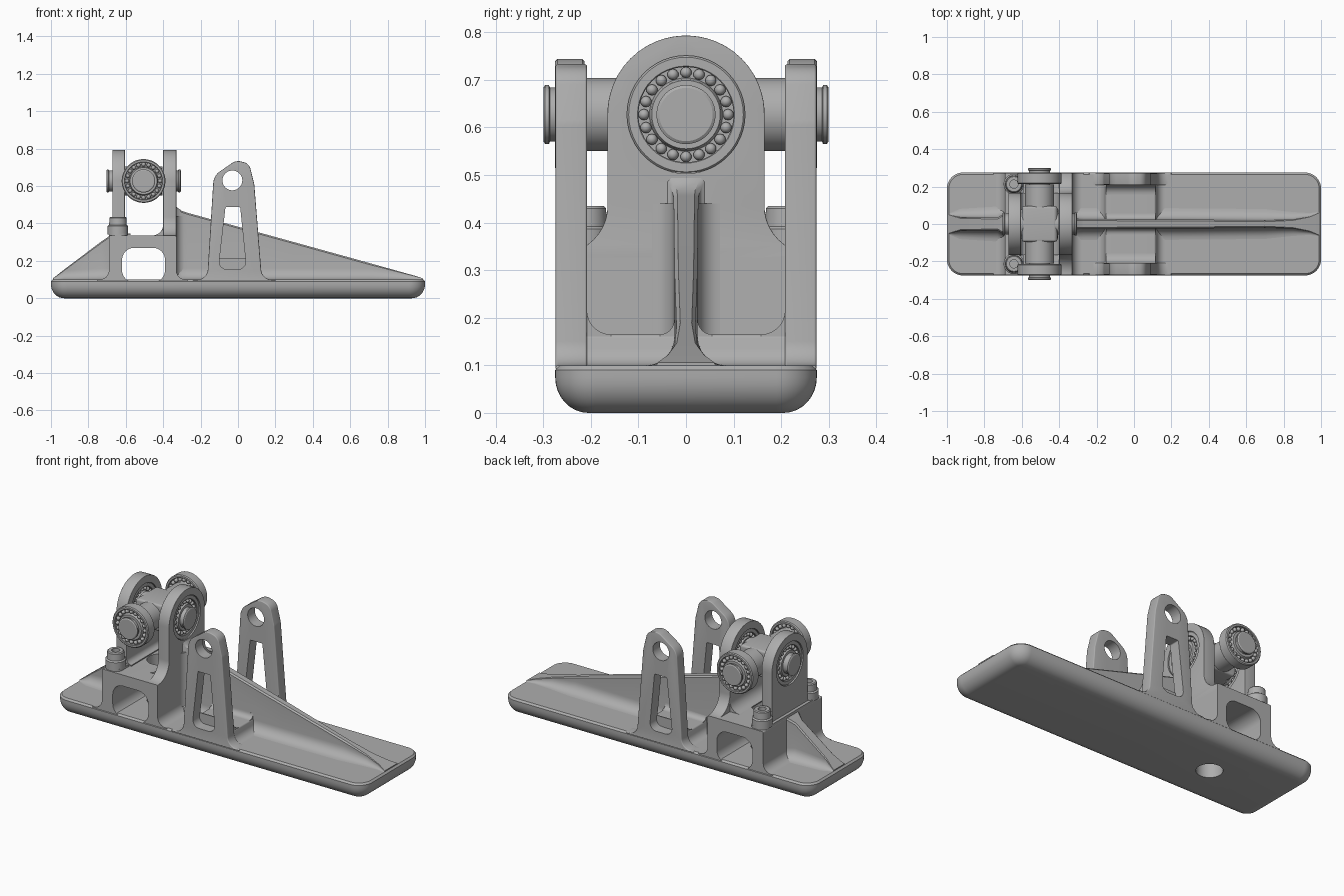
import bpy, bmesh, math
from mathutils import Vector, Matrix

if "Cube" in bpy.data.objects:
    bpy.data.objects.remove(bpy.data.objects["Cube"])

metal = bpy.data.materials.new("plain grey metal")
metal.use_nodes = True
metal.diffuse_color = (0.42, 0.42, 0.42, 1)
for node in metal.node_tree.nodes:
    if node.type == 'BSDF_PRINCIPLED':
        node.inputs["Base Color"].default_value = metal.diffuse_color
parts = []


def finish(name, bm, keep=True):
    bmesh.ops.recalc_face_normals(bm, faces=bm.faces)
    mesh = bpy.data.meshes.new(name)
    bm.to_mesh(mesh)
    bm.free()
    ob = bpy.data.objects.new(name, mesh)
    bpy.context.collection.objects.link(ob)
    mesh.materials.append(metal)
    if keep:
        parts.append(ob)
    return ob


def apply(ob, mod):
    bpy.context.view_layer.objects.active = ob
    bpy.ops.object.modifier_apply(modifier=mod.name)


def rounded(corners, steps=8):
    """Polygon from (u, v, radius) corners, each replaced by an arc."""
    out = []
    for i, (u, v, r) in enumerate(corners):
        p = Vector((u, v))
        if r == 0:
            out.append(p)
            continue
        a = (Vector(corners[i - 1][:2]) - p).normalized()
        b = (Vector(corners[(i + 1) % len(corners)][:2]) - p).normalized()
        half = a.angle(b) / 2
        c = p + (a + b).normalized() * r / math.sin(half)
        t = r / math.tan(half)
        s, e = p + a * t - c, p + b * t - c
        out += [c + s.lerp(e, k / steps).normalized() * r for k in range(steps + 1)]
    return out


def rect(u0, u1, v0, v1, r):
    return rounded([(u0, v0, r), (u1, v0, r), (u1, v1, r), (u0, v1, r)])


def circle(u, v, r, n=48):
    return [(u + r * math.cos(k * math.tau / n), v + r * math.sin(k * math.tau / n)) for k in range(n)]


def loft(name, rings, keep=True):
    bm = bmesh.new()
    rows = [[bm.verts.new(p) for p in ring] for ring in rings]
    n = len(rows[0])
    for a, b in zip(rows, rows[1:]):
        for i in range(n):
            bm.faces.new((a[i], a[(i + 1) % n], b[(i + 1) % n], b[i]))
    bm.faces.new(rows[0])
    bm.faces.new(rows[-1])
    return finish(name, bm, keep)


def extrude(name, pts, axis, lo, hi, bevel=0, keep=True):
    place = {'x': lambda a, b, d: (d, a, b), 'y': lambda a, b, d: (a, d, b),
             'z': lambda a, b, d: (a, b, d)}[axis]
    ob = loft(name, [[place(a, b, d) for a, b in pts] for d in (lo, hi)], keep)
    if bevel:
        mod = ob.modifiers.new("soft edges", 'BEVEL')
        mod.width, mod.segments, mod.limit_method, mod.angle_limit = bevel, 4, 'ANGLE', 0.8
        apply(ob, mod)
    return ob


def cut(ob, pts, axis, lo, hi):
    cutter = extrude("cutter", pts, axis, lo, hi, keep=False)
    cutter.hide_render = True
    mod = ob.modifiers.new("opening", 'BOOLEAN')
    mod.operation, mod.solver, mod.object = 'DIFFERENCE', 'EXACT', cutter
    apply(ob, mod)
    bpy.data.objects.remove(cutter)


def fillet(name, axis, lo, hi, u, v, su, sv, r, e=0.006):
    """Concave blend in the corner (u, v), opening towards (su, sv)."""
    arc = [(u + su * r * (1 - math.sin(t)), v + sv * r * (1 - math.cos(t)))
           for t in (k * math.pi / 16 for k in range(9))]
    pts = [(u - e * su, v - e * sv), (u + su * r, v - e * sv)] + arc + [(u - e * su, v + sv * r)]
    extrude(name, pts, axis, lo, hi)


def lathe(name, profile, centre, axis, balls=None):
    bm = bmesh.new()
    vs = [bm.verts.new((r, 0, a)) for r, a in profile]
    es = [bm.edges.new((vs[i - 1], vs[i])) for i in range(len(vs))
          if profile[i - 1][0] + profile[i][0] > 0]
    bmesh.ops.spin(bm, geom=vs + es, cent=(0, 0, 0), axis=(0, 0, 1), angle=math.tau, steps=48)
    bmesh.ops.remove_doubles(bm, verts=bm.verts, dist=1e-5)
    if balls:
        ring, size, height, count = balls
        for k in range(count):
            t = k * math.tau / count
            for h in (-height, height):
                bmesh.ops.create_uvsphere(bm, u_segments=10, v_segments=6, radius=size,
                                          matrix=Matrix.Translation((ring * math.cos(t), ring * math.sin(t), h)))
    turn = Vector(axis).to_track_quat('Z', 'Y').to_matrix().to_4x4()
    bm.transform(Matrix.Translation(centre) @ turn)
    return finish(name, bm)


JX, JZ = -0.505, 0.627      # joint centre
HOLE = circle(JX, 0, 0.07)

# Sole plate with a rounded underside
rings = []
for k in range(9):
    t = k * math.pi / 16
    rings.append((0.07 * (1 - math.sin(t)), 0.075 * (1 - math.cos(t))))
rings += [(0, 0.09), (0.01, 0.1)]
sole = loft("sole_plate", [[(x, y, z) for x, y in rect(-1 + i, 1 - i, -0.275 + i, 0.275 - i, 0.085 - i)]
                           for i, z in rings])
cut(sole, HOLE, 'z', -0.1, 0.2)

# Ankle block with side window and vertical hole
block = extrude("ankle_block", rounded([
    (-0.75, 0.09, 0), (-0.75, 0.1, 0), (-0.69, 0.1, 0.05), (-0.69, 0.335, 0.008),
    (-0.33, 0.335, 0.008), (-0.33, 0.1, 0.05), (-0.27, 0.1, 0), (-0.27, 0.09, 0)]), 'y', -0.272, 0.272)
cut(block, rect(-0.62, -0.39, 0.085, 0.27, 0.065), 'y', -0.4, 0.4)
cut(block, HOLE, 'z', 0, 0.5)


# Tapering centre ribs, blended into the sole
def rib(name, stations):
    sections = []
    for x, h, w in stations:
        r, c = min(0.06, (h - 0.1) * 0.85), min(0.008, (h - 0.1) * 0.1)
        side = [(w + r, 0.09)]
        for k in range(7):
            t = k * math.pi / 12
            side.append((w + r * (1 - math.sin(t)), 0.1 + r * (1 - math.cos(t))))
        side += [(w, h - c), (w - c, h)]
        sections.append([(x, y, z) for y, z in side] + [(x, -y, z) for y, z in reversed(side)])
    loft(name, sections)


rib("front_rib", [(-0.34, 0.51, 0.05), (-0.325, 0.485, 0.034), (-0.3, 0.467, 0.027), (-0.27, 0.457, 0.026),
                  (0.3, 0.3, 0.024), (0.7, 0.189, 0.02), (0.85, 0.147, 0.024), (0.94, 0.122, 0.04),
                  (0.99, 0.106, 0.06)])
rib("heel_rib", [(-0.99, 0.106, 0.05), (-0.93, 0.153, 0.036), (-0.73, 0.304, 0.034), (-0.685, 0.335, 0.06)])
for s in (-1, 1):
    fillet("rib_corner_blend", 'z', 0.09, 0.44, -0.33, s * 0.026, 1, s, 0.045)

# Joint lugs: one integral with the block, one bolted on
for name, x0, x1, r in (("front_lug", -0.40, -0.33, 0.1), ("rear_lug", -0.672, -0.605, 0.03)):
    w = 0.165 + r + 0.002
    lug = extrude(name, rounded([(-w, 0.30, 0), (-w, 0.335, 0), (-0.165, 0.335, r), (-0.165, 0.793, 0.1645),
                                 (0.165, 0.793, 0.1645), (0.165, 0.335, r), (w, 0.335, 0), (w, 0.30, 0)], 14),
                  'x', x0, x1, 0.02)
    cut(lug, circle(0, JZ, 0.124), 'x', -1, 1)
fillet("front_lug_blend", 'y', -0.165, 0.165, -0.40, 0.335, -1, 1, 0.06)
fillet("rear_lug_blend", 'y', -0.165, 0.165, -0.605, 0.345, 1, 1, 0.03)
extrude("rear_lug_foot", rect(-0.69, -0.59, -0.265, 0.265, 0.04), 'z', 0.33, 0.347)

# Bolts holding the rear lug
for s in (-1, 1):
    lathe("lug_bolt", [(0, 0.41), (0.022, 0.41), (0.022, 0.435), (0.04, 0.435), (0.045, 0.43), (0.047, 0.392),
                       (0.055, 0.386), (0.055, 0.34), (0, 0.34)], (-0.642, s * 0.213, 0), (0, 0, 1))

# Support towers with pin holes and tapered slots
for s in (-1, 1):
    tower = extrude("left_tower" if s > 0 else "right_tower", rounded([
        (-0.24, 0.09, 0), (-0.24, 0.1, 0), (-0.165, 0.1, 0.055), (-0.13, 0.655, 0.08), (-0.01, 0.738, 0.06),
        (0.06, 0.72, 0.05), (0.087, 0.61, 0.08), (0.128, 0.1, 0.055), (0.2, 0.1, 0), (0.2, 0.09, 0)]),
        'y', *sorted((s * 0.208, s * 0.274)), 0.006)
    cut(tower, circle(-0.03, 0.63, 0.053), 'y', -1, 1)
    cut(tower, rounded([(-0.105, 0.155, 0.04), (0.045, 0.155, 0.04), (0.012, 0.487, 0.006),
                        (-0.067, 0.487, 0.006)]), 'y', -1, 1)
    fillet("tower_foot_blend", 'x', -0.15, 0.115, s * 0.208, 0.165, -s, 1, 0.05)
    fillet("rib_foot_blend", 'x', -0.15, 0.115, s * 0.025, 0.165, s, 1, 0.03)

# Raised floor between the towers
extrude("tower_floor", rounded([(-0.23, 0.09, 0), (-0.23, 0.1, 0), (-0.165, 0.1, 0.045), (-0.15, 0.165, 0.01),
                                (0.115, 0.165, 0.01), (0.13, 0.1, 0.045), (0.19, 0.1, 0), (0.19, 0.09, 0)]),
        'y', -0.21, 0.21)

# Universal joint: centre block, crossed shafts and pins
extrude("joint_centre", rect(JX - 0.095, JX + 0.095, JZ - 0.078, JZ + 0.078, 0.02), 'y', -0.095, 0.095, 0.012)
for name, axis, reach, tip in (("cross", (0, 1, 0), 0.212, 0.3), ("long", (1, 0, 0), 0.1, 0.199)):
    lathe(name + "_shaft", [(0, -reach), (0.077, -reach), (0.077, reach), (0, reach)], (JX, 0, JZ), axis)
    half = [(0.0, tip), (0.056, tip), (0.062, tip - 0.004), (0.062, tip - 0.012), (0.057, tip - 0.014), (0.057, 0)]
    lathe(name + "_pin", half + [(r, -a) for r, a in reversed(half[:-1])], (JX, 0, JZ), axis)


# Ball bearings
def bearing(name, centre, axis, outer, w):
    half = [(0.05, w), (0.072, w), (0.074, w - 0.003), (0.077, w - 0.02), (0.1, w - 0.02), (0.1, w - 0.002),
            (0.102, w), (outer - 0.005, w), (outer, w - 0.005)]
    lathe(name, half + [(r, -a) for r, a in reversed(half)], centre, axis, (0.0885, 0.0118, w - 0.012, 20))


for s in (-1, 1):
    bearing("cross_bearing", (JX, s * 0.244, JZ), (0, 1, 0), 0.117, 0.031)
bearing("front_bearing", (-0.365, 0, JZ), (1, 0, 0), 0.1255, 0.029)
bearing("rear_bearing", (-0.638, 0, JZ), (1, 0, 0), 0.1255, 0.028)

# Smooth shading with sharp edges kept
bpy.ops.object.select_all(action='DESELECT')
for ob in parts:
    ob.select_set(True)
bpy.context.view_layer.objects.active = parts[0]
bpy.ops.object.shade_smooth_by_angle(angle=math.radians(32))
